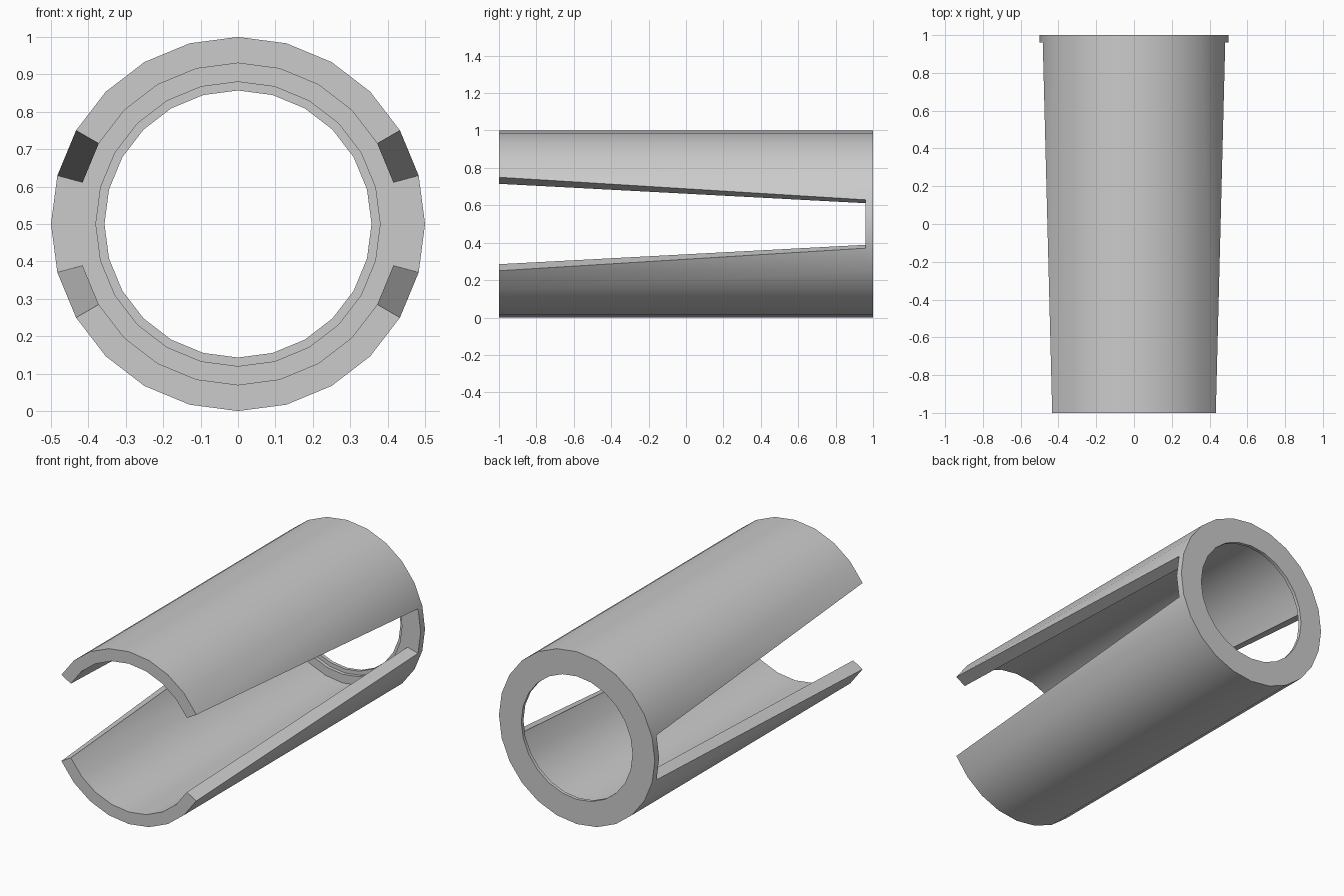
import bpy, bmesh, math

if "Cube" in bpy.data.objects:
    bpy.data.objects.remove(bpy.data.objects["Cube"])

SIDES = 24
R_OUT, R_IN = 0.5, 0.43
FRONT, COLLAR, BACK = -1.0, 0.96, 1.0
# collar section (radius, y), from the inner shell wall round to the outer wall
PROFILE = [(R_IN, COLLAR), (0.38, COLLAR), (0.38, 0.98), (0.357, 0.98),
           (0.357, BACK), (R_OUT, BACK), (R_OUT, COLLAR)]

bm = bmesh.new()


def vert(deg, r, y):
    a = math.radians(deg)
    return bm.verts.new((r * math.cos(a), y, 0.5 + r * math.sin(a)))


def quad(*pts):
    unique = list(dict.fromkeys(pts))  # drops repeats so corners become triangles
    bm.faces.new([vert(*p) for p in unique])


# collar at the back, its front face open where the shells join it
step = 360 // SIDES
for a in range(-step, 360 - step, step):
    b = a + step
    for (r0, y0), (r1, y1) in zip(PROFILE, PROFILE[1:]):
        quad((a, r0, y0), (a, r1, y1), (b, r1, y1), (b, r0, y0))
    if a % 180 in (0, 180 - step):
        quad((a, R_OUT, COLLAR), (a, R_IN, COLLAR), (b, R_IN, COLLAR), (b, R_OUT, COLLAR))

# upper and lower shells, narrowing towards the front
for base in (0, 180):
    for k in range(15, 165, step):
        a, b = base + k, base + k + step
        lo, hi = base + 30, base + 150
        fa, fb = min(max(a, lo), hi), min(max(b, lo), hi)
        for r in (R_OUT, R_IN):
            quad((fa, r, FRONT), (fb, r, FRONT), (b % 360, r, COLLAR), (a % 360, r, COLLAR))
        if fa != fb:
            quad((fa, R_OUT, FRONT), (fb, R_OUT, FRONT), (fb, R_IN, FRONT), (fa, R_IN, FRONT))
    # slanted slot edges
    for f, k in ((30, 15), (150, 165)):
        f, k = base + f, base + k
        quad((f, R_OUT, FRONT), (k, R_OUT, COLLAR), (k, R_IN, COLLAR), (f, R_IN, FRONT))

bmesh.ops.remove_doubles(bm, verts=bm.verts, dist=1e-4)
bmesh.ops.recalc_face_normals(bm, faces=bm.faces)

mesh = bpy.data.meshes.new("slotted_sleeve")
bm.to_mesh(mesh)
bm.free()
sleeve = bpy.data.objects.new("slotted_sleeve", mesh)
bpy.context.collection.objects.link(sleeve)
bpy.context.view_layer.objects.active = sleeve
sleeve.select_set(True)
bpy.ops.object.shade_smooth_by_angle(angle=math.radians(30))
